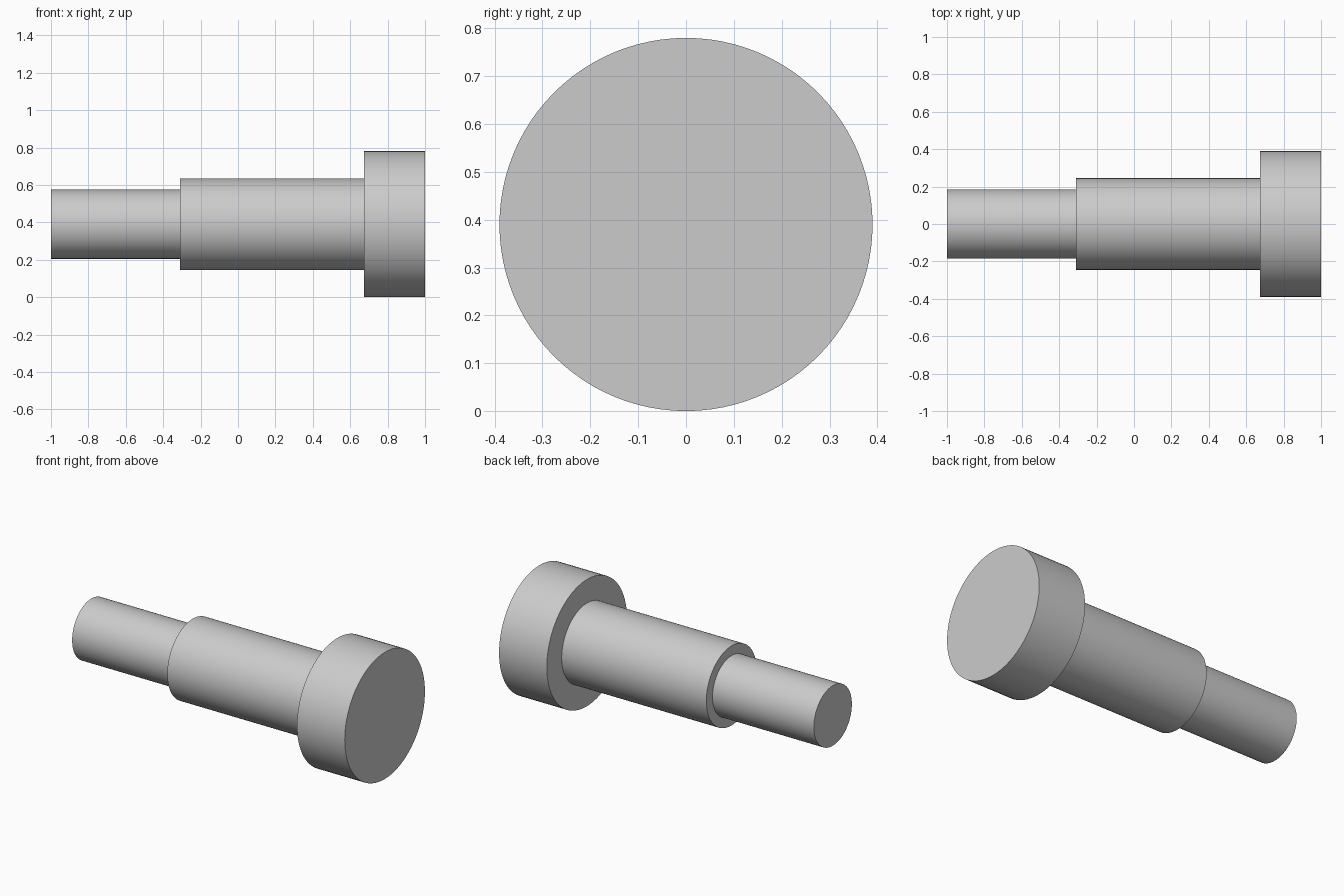
import bpy
import bmesh
import math
from mathutils import Vector

if "Cube" in bpy.data.objects:
    bpy.data.objects.remove(bpy.data.objects["Cube"], do_unlink=True)

SEGMENTS = 96
HEAD_RADIUS = 0.39
SHOULDER_RADIUS = 0.245
TIP_RADIUS = 0.185
TIP_END, SHOULDER_START, HEAD_START, HEAD_END = -1.0, -0.31, 0.675, 1.0

# Plain grey metal
grey = bpy.data.materials.new("grey_metal")
grey.use_nodes = True
colour = (0.6, 0.6, 0.6, 1.0)
grey.diffuse_color = colour
grey.node_tree.nodes["Principled BSDF"].inputs["Base Color"].default_value = colour

# Half outline of the stepped pin, from the tip to the head, as (x, radius)
profile = [
    (TIP_END, 0), (TIP_END, TIP_RADIUS),
    (SHOULDER_START, TIP_RADIUS), (SHOULDER_START, SHOULDER_RADIUS),
    (HEAD_START, SHOULDER_RADIUS), (HEAD_START, HEAD_RADIUS),
    (HEAD_END, HEAD_RADIUS), (HEAD_END, 0),
]

# Turn the outline around the long axis
bm = bmesh.new()
points = [bm.verts.new((x, 0, r)) for x, r in profile]
edges = [bm.edges.new(pair) for pair in zip(points, points[1:])]
bmesh.ops.spin(bm, geom=points + edges, cent=Vector(), axis=Vector((1, 0, 0)),
               angle=math.tau, steps=SEGMENTS, use_merge=True)
bmesh.ops.remove_doubles(bm, verts=bm.verts[:], dist=0.0001)
bmesh.ops.recalc_face_normals(bm, faces=bm.faces[:])

mesh = bpy.data.meshes.new("stepped_pin")
bm.to_mesh(mesh)
bm.free()
mesh.materials.append(grey)
pin = bpy.data.objects.new("stepped_pin", mesh)
pin.location.z = HEAD_RADIUS
bpy.context.collection.objects.link(pin)

# Smooth round walls with crisp steps
bpy.ops.object.select_all(action="DESELECT")
pin.select_set(True)
bpy.context.view_layer.objects.active = pin
bpy.ops.object.shade_smooth_by_angle(angle=math.radians(30))
